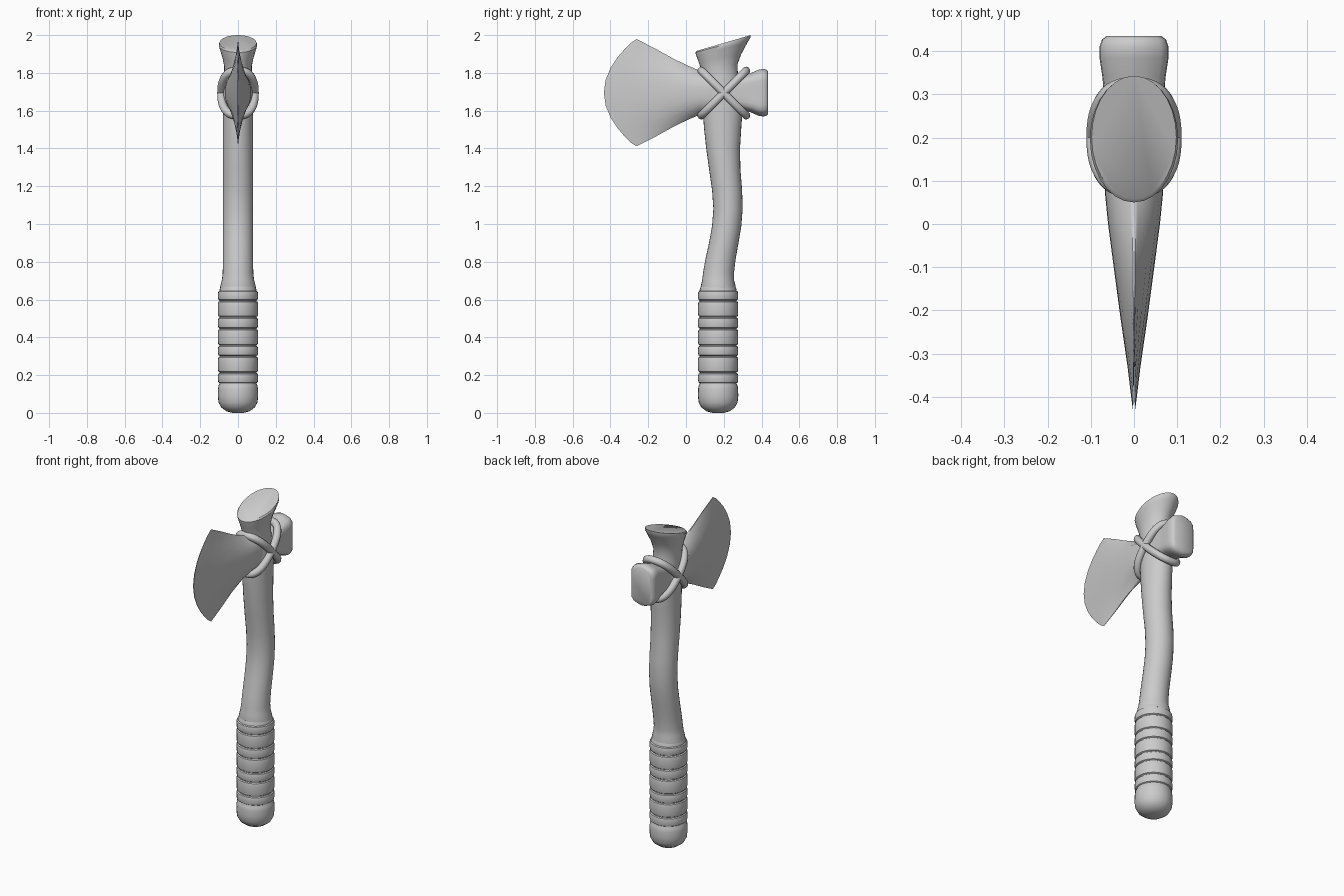
import bpy, bmesh, math
from math import sin, cos, pi, copysign
from mathutils import Vector

if "Cube" in bpy.data.objects:
    bpy.data.objects.remove(bpy.data.objects["Cube"])


def loft(name, rings, closed=False, angle=40):
    """Skin a list of equal-length point rings, capping the ends unless closed."""
    bm = bmesh.new()
    vs = [[bm.verts.new(p) for p in r] for r in rings]
    n = len(vs[0])
    pairs = list(zip(vs, vs[1:])) + ([(vs[-1], vs[0])] if closed else [])
    for a, b in pairs:
        for i in range(n):
            j = (i + 1) % n
            bm.faces.new((a[i], a[j], b[j], b[i]))
    if not closed:
        bm.faces.new(vs[0][::-1])
        bm.faces.new(vs[-1])
    bmesh.ops.recalc_face_normals(bm, faces=bm.faces)
    me = bpy.data.meshes.new(name)
    bm.to_mesh(me)
    bm.free()
    ob = bpy.data.objects.new(name, me)
    bpy.context.collection.objects.link(ob)
    bpy.ops.object.select_all(action='DESELECT')
    ob.select_set(True)
    bpy.context.view_layer.objects.active = ob
    bpy.ops.object.shade_smooth_by_angle(angle=math.radians(angle))
    return ob


def oval(yf, zf, yb, zb, hx, n=28):
    """Oval ring spanning a front point and a back point in the side view."""
    pts = []
    for k in range(n):
        a = 2 * pi * k / n
        s = (1 + sin(a)) / 2
        pts.append((hx * cos(a), yf + (yb - yf) * s, zf + (zb - zf) * s))
    return pts


# Curved wooden handle with a slanted flared top
shaft = [(.085, .62, .26, .62, .095), (.078, .67, .263, .67, .094),
         (.086, .705, .254, .705, .085), (.09, .74, .254, .74, .081),
         (.102, .81, .262, .81, .08), (.122, .90, .278, .90, .08),
         (.138, .99, .293, .99, .08), (.145, 1.08, .30, 1.08, .08),
         (.138, 1.18, .297, 1.18, .08), (.122, 1.29, .288, 1.29, .08),
         (.107, 1.40, .286, 1.40, .08), (.096, 1.50, .292, 1.50, .08),
         (.09, 1.58, .298, 1.58, .08), (.09, 1.68, .295, 1.70, .08),
         (.09, 1.77, .275, 1.79, .074), (.078, 1.825, .272, 1.845, .073),
         (.066, 1.86, .293, 1.90, .082), (.053, 1.895, .325, 1.96, .097),
         (.05, 1.908, .342, 1.988, .102), (.058, 1.917, .343, 2.0, .098)]
loft("handle", [oval(*s) for s in shaft])

# Wrapped grip: alternating wide and narrow rounded bands above a pommel
prof = [(.03, 0), (.06, .008), (.088, .028), (.103, .055), (.107, .09),
        (.106, .125), (.103, .145), (.098, .154)]
cuts = [.156, .213, .30, .357, .445, .507, .593, .648]
for z0, z1 in zip(cuts, cuts[1:]):
    prof += [(.098, z0 + .002), (.104, z0 + .006), (.1065, z0 + .018),
             (.1065, z1 - .018), (.104, z1 - .006), (.098, z1 - .002)]
prof += [(.097, .655), (.092, .668)]
loft("wrapped_grip", [oval(.17 - r, z, .17 + r, z, r) for r, z in prof])


# Axe head: bowed blade tapering to an edge, running back to a blocky poll
def section(y, bow, h, t, p, m=12):
    zc = 1.695
    vals = [-1 + 2 * i / m for i in range(m + 1)]
    vals = [sin(v * pi / 2) for v in vals]
    side = [(t * (.06 + .94 * (1 - abs(v) ** p)), y + bow * v * v, zc + h * v)
            for v in vals]
    return side + [(-x, yy, z) for x, yy, z in reversed(side)]


head = [(-.435, .145, .265, .002, 2.5), (-.405, .143, .284, .006, 2.5),
        (-.33, .10, .268, .015, 2.5), (-.22, .06, .232, .031, 2.5),
        (-.10, .03, .182, .047, 2.6), (0, .01, .143, .06, 2.8),
        (.07, 0, .118, .067, 3), (.2, 0, .095, .07, 5),
        (.30, 0, .094, .07, 8), (.34, 0, .103, .073, 10),
        (.385, 0, .122, .08, 10), (.41, 0, .126, .08, 10),
        (.427, 0, .122, .074, 10), (.435, 0, .112, .063, 10)]
loft("axe_head", [section(*s) for s in head])


# Two crossed lashing loops tilted around handle and head
def lashing(name, tilt, n=48, m=10, r=.022):
    def at(k):
        a = 2 * pi * k / n
        c, s = (copysign(abs(f) ** .8, f) for f in (cos(a), sin(a)))
        return Vector((.088 * c, .2 + .118 * s, 1.693 + tilt * .118 * s))
    flat = Vector((0, -tilt, 1)).normalized()
    rings = []
    for k in range(n):
        tan = (at(k + 1) - at(k - 1)).normalized()
        out = tan.cross(flat).normalized()
        rings.append([at(k) + r * (out * cos(2 * pi * j / m) + flat * sin(2 * pi * j / m))
                      for j in range(m)])
    loft(name, rings, closed=True, angle=60)


lashing("lashing_rising", 1)
lashing("lashing_falling", -1)
